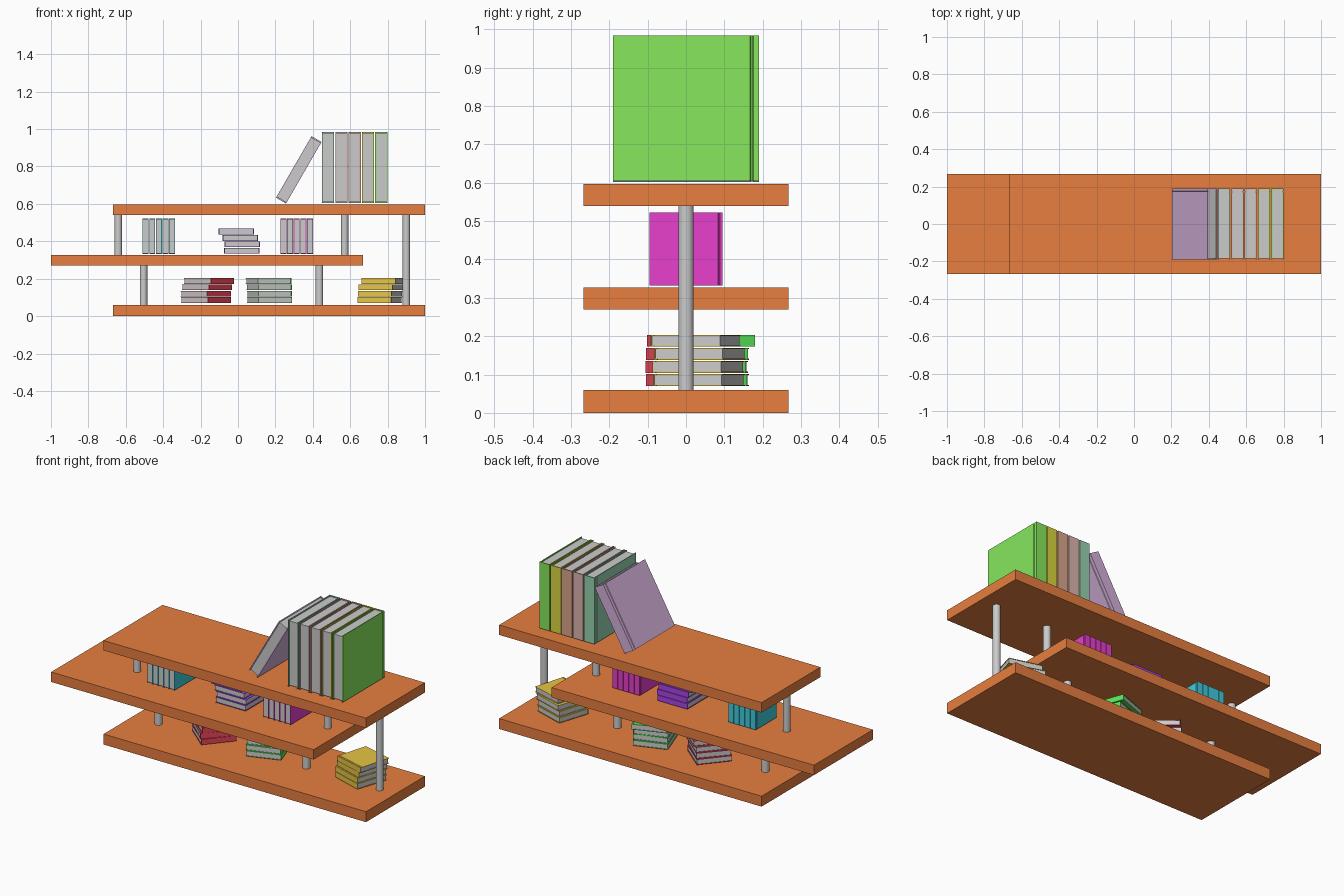
import bpy, bmesh
from math import radians
from mathutils import Matrix

if "Cube" in bpy.data.objects:
    bpy.data.objects.remove(bpy.data.objects["Cube"])


def material(name, rgb):
    m = bpy.data.materials.new(name)
    m.diffuse_color = (*rgb, 1)
    m.use_nodes = True
    m.node_tree.nodes["Principled BSDF"].inputs["Base Color"].default_value = m.diffuse_color
    return m


def finish(name, bm, mat=None):
    bmesh.ops.recalc_face_normals(bm, faces=bm.faces)
    me = bpy.data.meshes.new(name)
    bm.to_mesh(me)
    bm.free()
    ob = bpy.data.objects.new(name, me)
    bpy.context.collection.objects.link(ob)
    if mat:
        me.materials.append(mat)
    return ob


def box(name, lo, hi, mat=None, matrix=Matrix()):
    bm = bmesh.new()
    bmesh.ops.create_cube(bm, size=1)
    for v in bm.verts:
        v.co = [(a + b) / 2 + c * (b - a) for a, b, c in zip(lo, hi, v.co)]
    bm.transform(matrix)
    return finish(name, bm, mat)


def book(name, mat, centre, thick, size, lean=0, turn=0):
    """Hardback with its spine towards local +y: folded cover plus page block."""
    h, w = size / 2, thick / 2
    t, g = thick * 0.09, size * 0.012      # board thickness, hinge groove
    # half outline of the cover section, then mirrored into a U
    outer = [(w, -h), (w, h - 5 * g), (w - t / 2, h - 4.5 * g),
             (w - t / 2, h - 3.5 * g), (w, h - 3 * g), (w, h)]
    inner = [(w - t, h - t), (w - t, -h)]
    section = (outer + [(-x, y) for x, y in reversed(outer)]
               + [(-x, y) for x, y in reversed(inner)] + inner)
    place = (Matrix.Translation(centre) @ Matrix.Rotation(radians(turn), 4, 'Z')
             @ Matrix.Rotation(radians(lean), 4, 'Y'))
    bm = bmesh.new()
    face = bm.faces.new([bm.verts.new((x, y, -h)) for x, y in section])
    new = bmesh.ops.extrude_face_region(bm, geom=[face])['geom']
    bmesh.ops.translate(bm, vec=(0, 0, size),
                        verts=[v for v in new if isinstance(v, bmesh.types.BMVert)])
    bm.transform(place)
    finish(name + "_cover", bm, mat)
    i = size * 0.015
    box(name + "_pages", (-w + t, -h + i, -h + i), (w - t, h - t, h - i), None, place)


# Shelves
wood = material("shelf_red", (0.80, 0.21, 0.05))
for name, x0, z0, z1 in (("bottom_shelf", -0.667, 0, 0.06),
                         ("middle_shelf", -1, 0.27, 0.327),
                         ("top_shelf", -0.667, 0.54, 0.597)):
    box(name, (x0, -0.267, z0), (x0 + 1.667, 0.267, z1), wood)

# Posts
for n, (x, z0, z1) in enumerate(((0.90, 0.06, 0.54), (-0.64, 0.327, 0.54), (0.57, 0.327, 0.54),
                                 (-0.505, 0.06, 0.27), (0.435, 0.06, 0.27))):
    bpy.ops.mesh.primitive_cylinder_add(vertices=32, radius=0.02, depth=z1 - z0,
                                        location=(x, 0, (z0 + z1) / 2))
    bpy.context.object.name = f"post_{n + 1}"
    bpy.ops.object.shade_smooth_by_angle()

# Large books on the top shelf
large = (("sea_green", (0.31, 0.64, 0.43)), ("pink", (0.72, 0.46, 0.43)),
         ("brown", (0.70, 0.38, 0.26)), ("yellow", (0.70, 0.67, 0.05)),
         ("green", (0.24, 0.80, 0.11)))
for n, (name, rgb) in enumerate(large):
    book(f"large_{name}_book", material(name, rgb), (0.482 + n * 0.071, 0, 0.794), 0.065, 0.38)
book("leaning_book", material("lilac", (0.66, 0.44, 0.70)), (0.325, 0, 0.782), 0.062, 0.38, lean=30)

# Upright rows on the middle shelf
for name, rgb, x0 in (("cyan", (0.05, 0.60, 0.72), -0.4935), ("magenta", (0.80, 0.05, 0.60), 0.244)):
    mat = material(name, rgb)
    for n in range(5):
        book(f"{name}_book_{n + 1}", mat, (x0 + n * 0.035, 0, 0.427), 0.032, 0.19)

# Flat stacks: (x, y, turn) of each book from the bottom up
stacks = (
    ("violet", (0.40, 0.06, 0.80), 0.350,
     ((0.02, 0, 0), (0.022, 0, 0), (0.012, 0, 0), (-0.01, 0, 0))),
    ("red", (0.80, 0.06, 0.10), 0.086,
     ((-0.172, 0.03, -130), (-0.172, 0.028, -132), (-0.166, 0.03, -130), (-0.155, 0.032, -131))),
    ("lime", (0.10, 0.80, 0.10), 0.086,
     ((0.168, 0.038, -71), (0.168, 0.036, -72), (0.166, 0.04, -70), (0.163, 0.058, -70))),
    ("gold", (0.80, 0.56, 0.06), 0.086,
     ((0.758, 0.034, 162), (0.760, 0.032, 162), (0.765, 0.036, 162), (0.778, 0.025, 164))),
)
for name, rgb, z0, layers in stacks:
    mat = material(name, rgb)
    for n, (x, y, turn) in enumerate(layers):
        book(f"{name}_flat_book_{n + 1}", mat, (x, y, z0 + n * 0.034), 0.031, 0.19, 90, turn)
